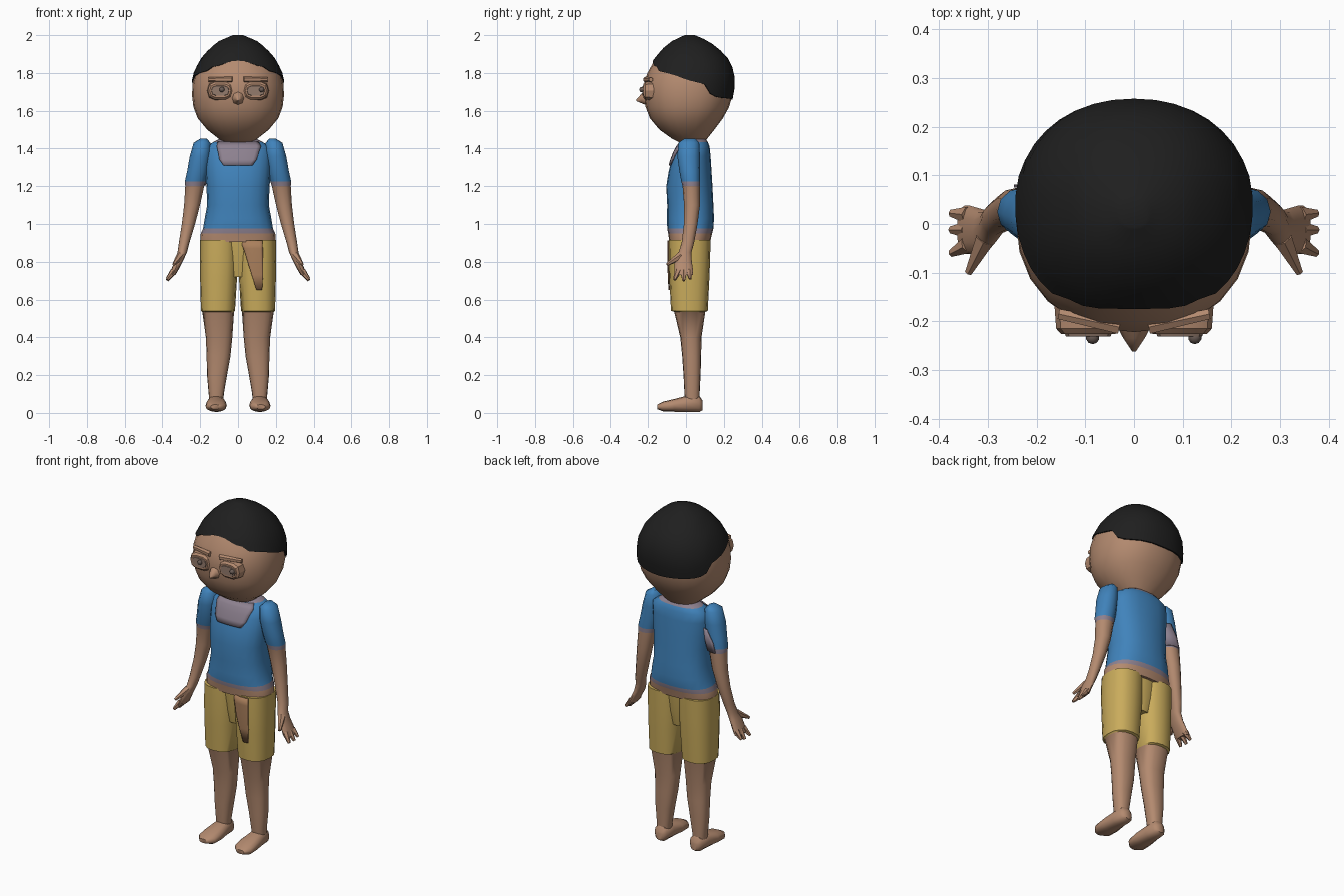
import bpy, bmesh, math
from mathutils import Vector

if "Cube" in bpy.data.objects:
    bpy.data.objects.remove(bpy.data.objects["Cube"])


def material(name, r, g, b):
    m = bpy.data.materials.new(name)
    m.diffuse_color = tuple((c / 255) ** 2.2 for c in (r, g, b)) + (1,)
    m.use_nodes = True
    m.node_tree.nodes["Principled BSDF"].inputs["Base Color"].default_value = m.diffuse_color
    return m


SKIN = material("skin", 178, 137, 111)
BLUE = material("shirt_blue", 66, 130, 186)
MAUVE = material("trim_mauve", 140, 128, 142)
YELLOW = material("shorts_yellow", 200, 170, 92)
PATCH = material("patch_tan", 168, 126, 92)
BLACK = material("hair_black", 36, 36, 36)
EYE = material("eye_grey_brown", 146, 122, 108)
PUPIL = material("pupil_grey", 105, 92, 86)


def finish(name, bm, mats, rule=None, angle=50):
    """Turn a bmesh into an object, colouring faces by a rule on their centre."""
    bmesh.ops.recalc_face_normals(bm, faces=bm.faces)
    me = bpy.data.meshes.new(name)
    for m in mats:
        me.materials.append(m)
    if rule:
        for f in bm.faces:
            f.material_index = rule(f.calc_center_median())
    bm.to_mesh(me)
    bm.free()
    ob = bpy.data.objects.new(name, me)
    bpy.context.collection.objects.link(ob)
    bpy.ops.object.select_all(action='DESELECT')
    ob.select_set(True)
    bpy.context.view_layer.objects.active = ob
    bpy.ops.object.shade_smooth_by_angle(angle=math.radians(angle))
    return ob


def rim(ring, a, e=2.4, grow=0.0):
    """Point on a rounded cross-section (pos, c1, c2, r1, r2) at angle a."""
    _, c1, c2, r1, r2 = ring
    c, s = math.cos(a), math.sin(a)
    return (c1 + (r1 + grow) * math.copysign(abs(c) ** (2 / e), c),
            c2 + (r2 + grow) * math.copysign(abs(s) ** (2 / e), s))


def at(rings, z):
    """Interpolate a ring at height z."""
    rings = sorted(rings)
    for lo, hi in zip(rings, rings[1:]):
        if z <= hi[0]:
            t = max(0, (z - lo[0]) / (hi[0] - lo[0]))
            return tuple(p + (q - p) * t for p, q in zip(lo, hi))
    return rings[-1]


def skin_rows(bm, rows, closed, caps):
    rows = [[bm.verts.new(p) for p in row] for row in rows]
    n = len(rows[0])
    for lo, hi in zip(rows, rows[1:]):
        for i in range(n if closed else n - 1):
            j = (i + 1) % n
            bm.faces.new((lo[i], lo[j], hi[j], hi[i]))
    if caps:
        bm.faces.new(rows[0])
        bm.faces.new(rows[-1])


def loft(name, rings, mats, rule=None, n=16, e=2.4, along_y=False, angle=50):
    rows = []
    for r in rings:
        pts = [rim(r, 2 * math.pi * i / n, e) for i in range(n)]
        rows.append([(u, r[0], v) if along_y else (u, v, r[0]) for u, v in pts])
    bm = bmesh.new()
    skin_rows(bm, rows, True, True)
    return finish(name, bm, mats, rule, angle)


def patch(name, rings, spans, mat, n=8):
    """Thin painted plate lying on a loft; spans are (z, angle0, angle1)."""
    rows = []
    for z, a0, a1 in spans:
        r = at(rings, z)
        rows.append([(*rim(r, math.radians(a0 + (a1 - a0) * i / n), 2.4, 0.005), z)
                     for i in range(n + 1)])
    bm = bmesh.new()
    skin_rows(bm, rows, False, False)
    ob = finish(name, bm, [mat])
    mod = ob.modifiers.new("thickness", 'SOLIDIFY')
    mod.thickness = 0.006
    mod.offset = 0


def spike(name, p0, p1, r0, r1, mat, n=6):
    p0, p1 = Vector(p0), Vector(p1)
    bm = bmesh.new()
    bmesh.ops.create_cone(bm, cap_ends=True, segments=n, radius1=r0, radius2=r1, depth=(p1 - p0).length)
    q = (p1 - p0).to_track_quat('Z', 'Y')
    for v in bm.verts:
        v.co = q @ v.co + (p0 + p1) / 2
    finish(name, bm, [mat])


# Head and neck: (z, half width, front y, back y)
HEAD = [(z, 0, (f + b) / 2, w, (b - f) / 2) for z, w, f, b in (
    (1.43, .07, -.03, .09), (1.45, .10, -.07, .11), (1.50, .163, -.14, .15),
    (1.56, .213, -.19, .195), (1.62, .236, -.213, .228), (1.68, .243, -.222, .245),
    (1.74, .241, -.222, .252), (1.80, .228, -.203, .25), (1.87, .195, -.165, .222),
    (1.93, .143, -.115, .165), (1.97, .092, -.065, .11), (2.0, .02, 0, .04))]
loft("head", HEAD[:-1], [SKIN], n=24, e=2.2)
loft("neck", [(1.36, 0, .04, .09, .07), (1.48, 0, .03, .075, .065)], [SKIN])

# Hair cap with a hairline that is high in front and low at the nape
HAIRLINE = ((0, 1.865), (14, 1.86), (22, 1.84), (35, 1.835), (45, 1.81), (60, 1.80), (75, 1.785),
            (90, 1.76), (108, 1.74), (118, 1.685), (130, 1.67), (180, 1.66))


def hairline(deg):
    for (a, za), (b, zb) in zip(HAIRLINE, HAIRLINE[1:]):
        if deg <= b:
            return za + (zb - za) * (deg - a) / (b - a)
    return HAIRLINE[-1][1]


hair_rows = []
for k in range(-1, 10):
    row = []
    for i in range(40):
        a = 2 * math.pi * i / 40
        front = abs((math.degrees(a) + 90 + 180) % 360 - 180)
        low = hairline(front)
        z = low + (2 - low) * math.sin(max(k, 0) / 9 * math.pi / 2)
        row.append((*rim(at(HEAD, z), a, 2.2, -.02 if k < 0 else .007), z))
    hair_rows.append(row)
bm = bmesh.new()
skin_rows(bm, hair_rows, True, False)
bm.faces.new([v for v in bm.verts if v.co.z > 1.9999])
finish("hair", bm, [BLACK])

# Nose, eyes and brows
loft("nose", [(-.20, 0, 1.67, .04, .045), (-.235, 0, 1.665, .022, .025), (-.262, 0, 1.655, .004, .004)],
     [SKIN], n=8, e=2, along_y=True)
for side, s, px in (("left", -1, -.085), ("right", 1, .125)):
    x = s * .094
    loft(side + "_eyelid", [(-.16, x, 1.706, .07, .055), (-.215, x, 1.706, .066, .048),
                            (-.226, x, 1.706, .056, .037)], [SKIN], n=10, e=2.8, along_y=True, angle=30)
    loft(side + "_eye", [(-.22, x, 1.706, .05, .03), (-.231, x, 1.706, .046, .026)],
         [EYE], n=10, e=2.8, along_y=True, angle=30)
    bm = bmesh.new()
    bmesh.ops.create_icosphere(bm, subdivisions=2, radius=.014)
    bmesh.ops.translate(bm, verts=bm.verts, vec=(px, -.233, 1.712))
    finish(side + "_pupil", bm, [PUPIL])
    spike(side + "_brow", (s * .03, -.212, 1.765), (s * .155, -.185, 1.765), .016, .012, SKIN)

# Torso: bare waist, pale hem, shirt, pale collar
TORSO = [(.905, 0, .02, .2, .108), (.95, 0, .022, .197, .116), (.975, 0, .023, .185, .122),
         (1.03, 0, .024, .176, .124), (1.1, 0, .023, .163, .122), (1.2, 0, .018, .167, .122),
         (1.28, 0, .022, .173, .113), (1.36, 0, .03, .175, .1), (1.41, 0, .04, .17, .085),
         (1.435, 0, .045, .13, .07), (1.45, 0, .045, .1, .06)]
loft("torso", TORSO, [SKIN, MAUVE, BLUE], n=20,
     rule=lambda c: 0 if c.z < .95 else 1 if c.z < .975 or c.z > 1.437 else 2)
patch("collar", TORSO, [(1.31, -111, -69), (1.34, -119, -61), (1.38, -122, -56), (1.41, -126, -50),
                        (1.435, -140, -40)], MAUVE)
loft("crotch", [(.72, 0, .02, .06, .07), (.8, 0, .02, .1, .085), (.92, 0, .02, .12, .095)], [YELLOW])

ARM = [(1.452, .183, .02, .018, .03), (1.43, .19, .015, .045, .055), (1.36, .2, .014, .055, .06),
       (1.28, .213, .02, .056, .055), (1.225, .226, .025, .055, .05), (1.2, .229, .028, .05, .046),
       (1.1, .243, .032, .042, .042), (1.0, .262, .025, .035, .036), (.9, .285, .01, .028, .033),
       (.85, .295, -.005, .025, .034), (.81, .31, -.015, .022, .045), (.75, .338, -.012, .019, .05),
       (.73, .348, -.012, .016, .05)]
LEG = [(.03, .115, .035, .036, .035), (.1, .115, .032, .04, .04), (.2, .111, .032, .053, .045),
       (.3, .103, .03, .063, .05), (.4, .1, .026, .07, .056), (.535, .105, .02, .084, .082),
       (.54, .106, .018, .09, .097), (.7, .103, .018, .097, .105), (.8, .101, .018, .1, .109),
       (.915, .1, .02, .1, .11)]
for side, s in (("left", -1), ("right", 1)):
    def flip(rings):
        return [(r[0], s * r[1], *r[2:]) for r in rings]

    # Arm with short sleeve, then thumb and fingers
    loft(side + "_arm", flip(ARM), [SKIN, MAUVE, BLUE], n=12, e=2.1,
         rule=lambda c: 0 if c.z < 1.2 else 1 if c.z < 1.225 else 2)
    spike(side + "_thumb", (s * .305, -.03, .83), (s * .34, -.1, .785), .022, .008, SKIN)
    for k, (y, dy, tip) in enumerate(((-.042, -.018, .705), (-.012, 0, .70), (.018, .004, .71))):
        spike(f"{side}_finger_{k + 1}", (s * .34, y, .75), (s * .375, y + dy, tip), .019, .008, SKIN)

    # Leg with knee-length shorts, then bare foot
    loft(side + "_leg", flip(LEG), [SKIN, YELLOW], rule=lambda c: int(c.z > .536))
    loft(side + "_foot", [(.088, s * .113, .04, .022, .025), (.07, s * .114, .048, .04, .044),
                          (.01, s * .115, .048, .046, .044), (-.06, s * .115, .04, .056, .034),
                          (-.12, s * .117, .034, .054, .026), (-.152, s * .12, .032, .025, .012)],
         [SKIN], n=12, along_y=True)

# Painted strip on the shorts and pale area on the back of one sleeve
patch("shorts_strip", LEG, [(.65, -92, -80), (.73, -103, -77), (.80, -114, -77), (.87, -128, -77),
                            (.912, -145, -77)], PATCH)
patch("sleeve_back", [(r[0], -r[1], *r[2:]) for r in ARM],
      [(1.205, 5, 105), (1.26, 15, 100), (1.33, 35, 80)], MAUVE)
